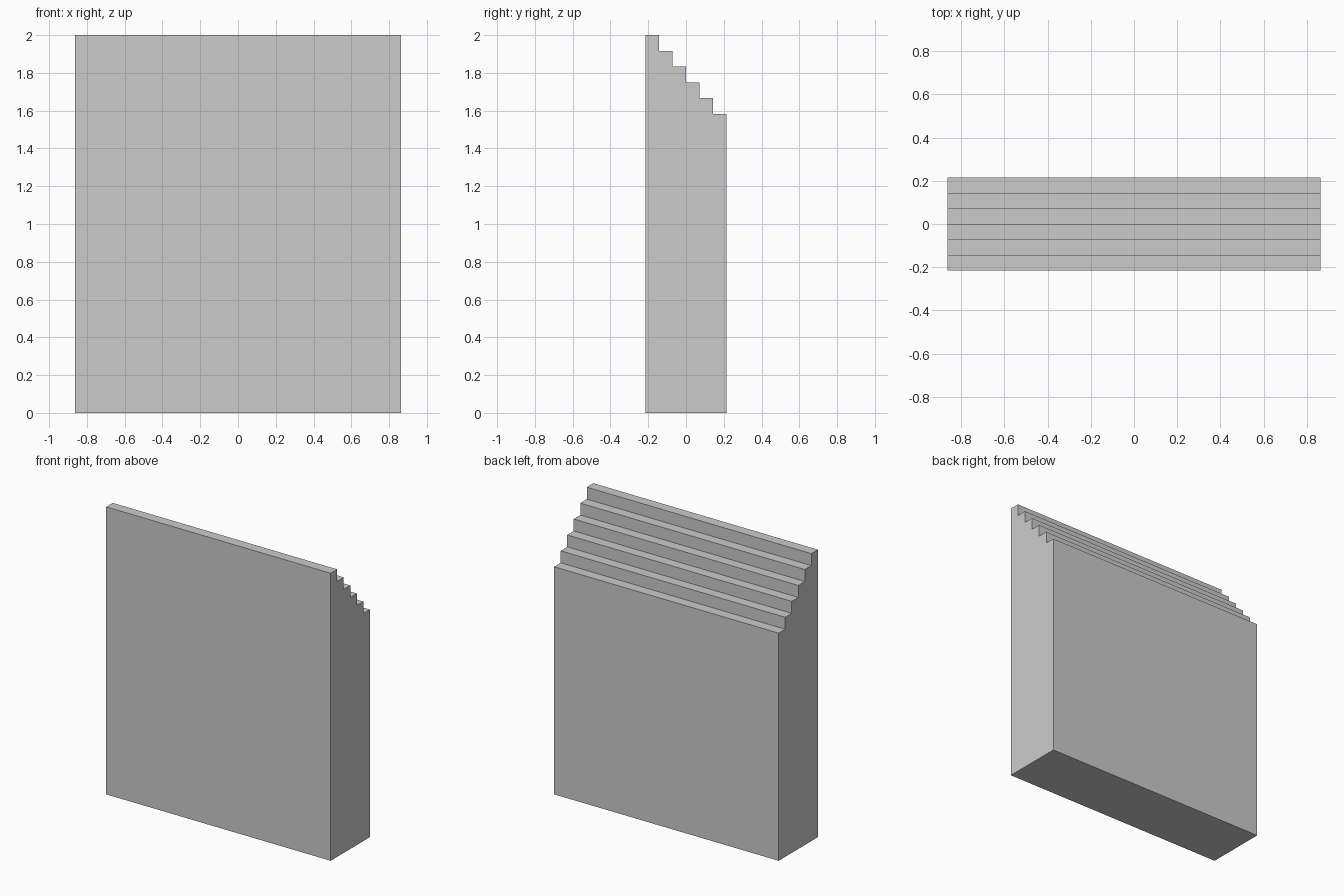
import bpy, bmesh

if "Cube" in bpy.data.objects:
    bpy.data.objects.remove(bpy.data.objects["Cube"])

WIDTH, DEPTH, HEIGHT = 1.728, 0.43, 2.0
STEPS = 6
RISE = HEIGHT / 24
run = DEPTH / STEPS

# Side profile (y, z): flat base, stepped top descending towards the back
profile = [(DEPTH / 2, 0), (-DEPTH / 2, 0)]
for i in range(STEPS):
    z = HEIGHT - i * RISE
    y = -DEPTH / 2 + i * run
    profile += [(y, z), (y + run, z)]

# Stepped block: extrude the profile across the width
bm = bmesh.new()
face = bm.faces.new([bm.verts.new((-WIDTH / 2, y, z)) for y, z in profile])
ext = bmesh.ops.extrude_face_region(bm, geom=[face])
moved = [e for e in ext["geom"] if isinstance(e, bmesh.types.BMVert)]
bmesh.ops.translate(bm, verts=moved, vec=(WIDTH, 0, 0))
bmesh.ops.recalc_face_normals(bm, faces=bm.faces)

mesh = bpy.data.meshes.new("stepped_block")
bm.to_mesh(mesh)
bm.free()
bpy.context.collection.objects.link(bpy.data.objects.new("stepped_block", mesh))
